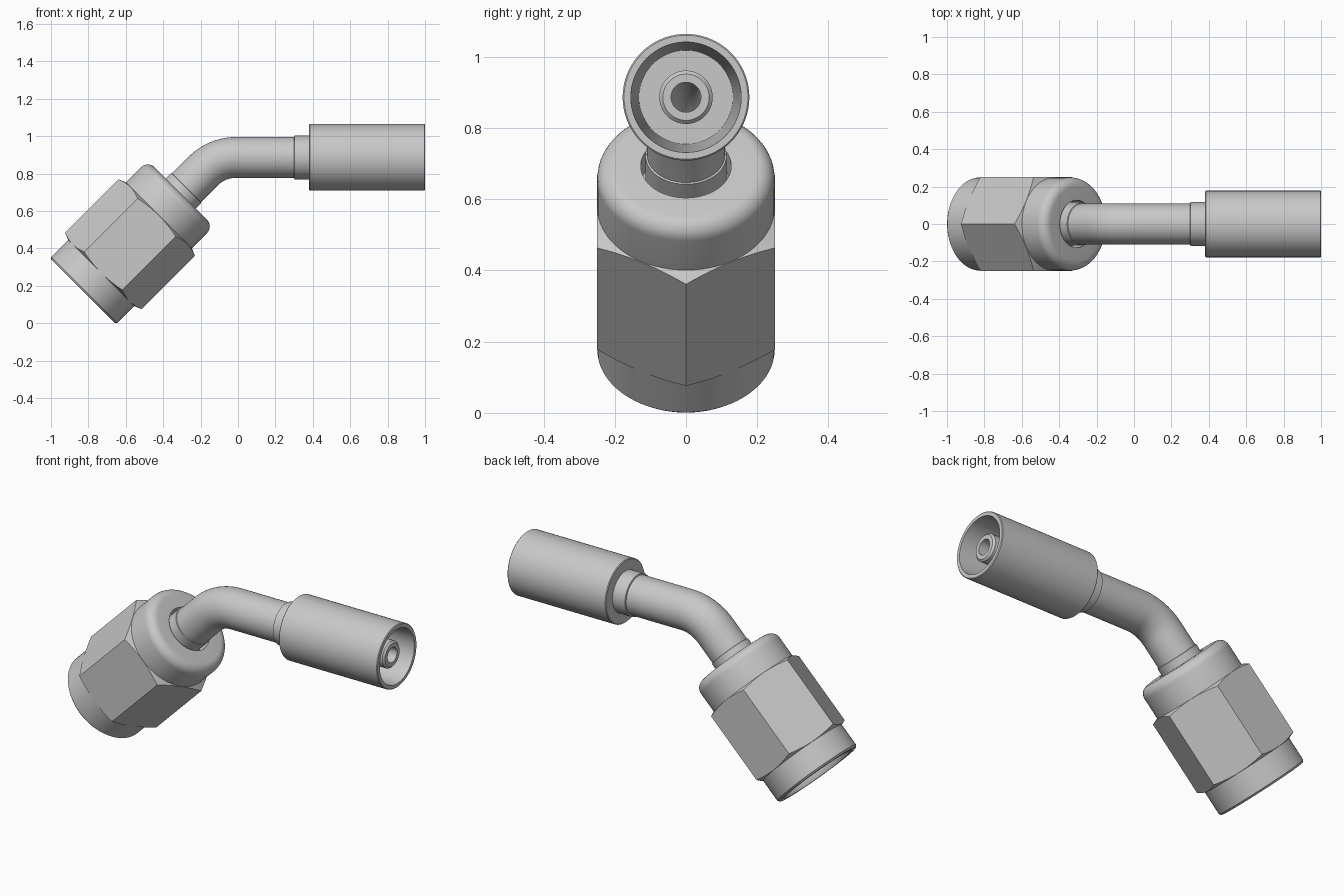
import bpy, bmesh, math
from mathutils import Vector

if "Cube" in bpy.data.objects:
    bpy.data.objects.remove(bpy.data.objects["Cube"])

SEG = 72                      # divisible by 12 so hexagon corners fall on a segment
BEND_R, BEND = 0.25, math.radians(45)
START = Vector((-0.8295, 0, 0.1705))   # centre of the nut's open end
AXIS_Z = 0.8865                        # height of the horizontal run

# Centreline: 45 degree straight, arc, then horizontal straight
corner = (AXIS_Z - START.z) * math.sqrt(2)
tangent = BEND_R * math.tan(BEND / 2)
S0 = corner - tangent
S1 = S0 + BEND_R * BEND
X1 = START.x + (AXIS_Z - START.z) + tangent


def at_x(x):
    """Distance along the centreline for a point on the horizontal run."""
    return S1 + x - X1


def place(s, r, a):
    """Point at distance s along the centreline, radius r, angle a."""
    ang = BEND if s < S0 else max(0.0, BEND - (s - S0) / BEND_R)
    d = Vector((math.cos(ang), 0, math.sin(ang)))
    n = Vector((-math.sin(ang), 0, math.cos(ang)))
    if s < S0:
        c = START + d * s
    elif s < S1:
        c = Vector((X1, 0, AXIS_Z - BEND_R)) + n * BEND_R
    else:
        c = Vector((X1 + s - S1, 0, AXIS_Z))
    return c + n * (r * math.sin(a)) + Vector((0, -1, 0)) * (r * math.cos(a))


def hex_radius(flat, a):
    step = math.pi / 3
    return flat / math.cos((a + step / 2) % step - step / 2)


def turned(name, profile, mat):
    """Closed profile of (s, r) points turned about the centreline.
    A third value makes that ring hexagonal, sloping lengthwise by that factor."""
    bm = bmesh.new()
    rings = []
    for i in range(SEG):
        a = 2 * math.pi * i / SEG
        ring = []
        for p in profile:
            s, r = p[:2]
            if len(p) == 3:
                h = hex_radius(r, a)
                s, r = s + p[2] * (h - r), h
            ring.append(bm.verts.new(place(s, r, a)))
        rings.append(ring)
    n = len(profile)
    for i in range(SEG):
        A, B = rings[i], rings[(i + 1) % SEG]
        for j in range(n):
            k = (j + 1) % n
            bm.faces.new((A[j], A[k], B[k], B[j]))
    bmesh.ops.recalc_face_normals(bm, faces=bm.faces)
    me = bpy.data.meshes.new(name)
    bm.to_mesh(me)
    bm.free()
    me.materials.append(mat)
    ob = bpy.data.objects.new(name, me)
    bpy.context.collection.objects.link(ob)
    bpy.ops.object.select_all(action='DESELECT')
    ob.select_set(True)
    bpy.context.view_layer.objects.active = ob
    bpy.ops.object.shade_smooth_by_angle(angle=math.radians(28))
    return ob


steel = bpy.data.materials.new("plain_steel_grey")
steel.diffuse_color = (0.58, 0.58, 0.58, 1)
steel.use_nodes = True
steel.node_tree.nodes["Principled BSDF"].inputs["Base Color"].default_value = steel.diffuse_color

# Swivel nut: round skirt, chamfered hexagon, rounded collar, stepped bore
L, F = 0.74, 0.05
fillet = [(L - F + F * math.sin(t), 0.249 - F + F * math.cos(t))
          for t in (math.pi / 2 * i / 8 for i in range(9))]
nut = [(0, 0.215), (0, 0.24), (0.01, 0.249), (0.138, 0.249),
       (0.139, 0.25, 0.4), (0.574, 0.25, -0.4), (0.575, 0.249)]
nut += fillet + [(L, 0.127), (0.66, 0.127), (0.58, 0.207), (0.02, 0.207)]
turned("swivel_nut", nut, steel)

# Bent tube: flared nose inside the nut, sleeve, bend, crimp collar and hose stem
arc = [S0 + (S1 - S0) * i / 12 for i in range(13)]
tube = [(0.40, 0.195), (0.42, 0.204), (0.57, 0.204), (0.655, 0.114),
        (0.781, 0.114), (0.783, 0.109)]
tube += [(s, 0.109) for s in arc]
tube += [(at_x(0.30), 0.109), (at_x(0.302), 0.117), (at_x(0.42), 0.117),
         (at_x(0.42), 0.075), (at_x(0.96), 0.075), (at_x(0.97), 0.065),
         (at_x(0.97), 0.042)]
tube += [(s, 0.042) for s in reversed(arc)]
tube += [(0.60, 0.042)]
turned("bent_tube", tube, steel)

# Crimp ferrule: open cup around the stem with a tapered inside wall
ferrule = [(at_x(x), r) for x, r in (
    (0.38, 0.10), (0.38, 0.174), (0.384, 0.178), (0.996, 0.178), (1.0, 0.174),
    (1.0, 0.155), (0.45, 0.132), (0.45, 0.07), (0.41, 0.07))]
turned("crimp_ferrule", ferrule, steel)
